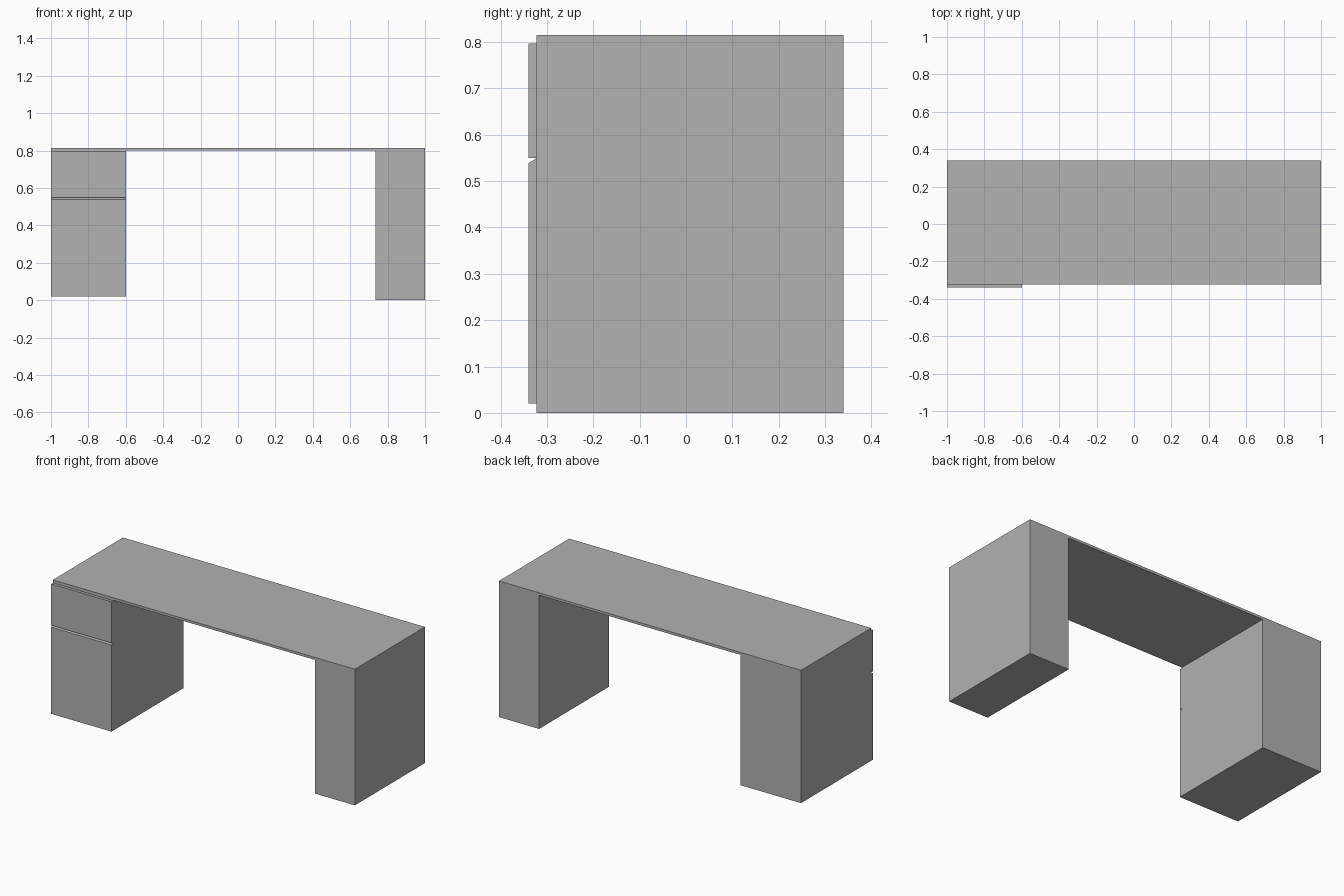
import bpy
import bmesh

cube = bpy.data.objects.get("Cube")
if cube:
    bpy.data.objects.remove(cube, do_unlink=True)

# Single plain grey finish
grey = bpy.data.materials.new("plain grey")
grey.use_nodes = True
colour = (0.445, 0.445, 0.445, 1)
grey.diffuse_color = colour
grey.node_tree.nodes["Principled BSDF"].inputs["Base Color"].default_value = colour

FRONT, BACK, FACE = -0.323, 0.34, -0.34
UNDERSIDE, HEIGHT = 0.8, 0.815


def box(name, x, y, z, front_top_drop=0):
    """Box from (min, max) ranges; the top front edge can be lowered."""
    bm = bmesh.new()
    bmesh.ops.create_cube(bm, size=1)
    for v in bm.verts:
        top_front = v.co.z > 0 and v.co.y < 0
        v.co = [r[c > 0] for r, c in zip((x, y, z), v.co)]
        if top_front:
            v.co.z -= front_top_drop
    mesh = bpy.data.meshes.new(name)
    bm.to_mesh(mesh)
    bm.free()
    mesh.materials.append(grey)
    obj = bpy.data.objects.new(name, mesh)
    bpy.context.collection.objects.link(obj)
    return obj


# Worktop spanning the two supports
box("worktop", (-1, 1), (FRONT, BACK), (UNDERSIDE, HEIGHT))

# Solid support on the left, drawer cabinet on the right
box("left_support", (0.735, 1), (FRONT, BACK), (0, UNDERSIDE))
cabinet_x = (-1, -0.6)
box("drawer_cabinet", cabinet_x, (FRONT, BACK), (0.02, UNDERSIDE))

# Drawer fronts, the lower one with a sloped finger-grip top
box("upper_drawer_front", cabinet_x, (FACE, FRONT), (0.55, 0.797))
box("lower_drawer_front", cabinet_x, (FACE, FRONT), (0.02, 0.549), front_top_drop=0.01)
